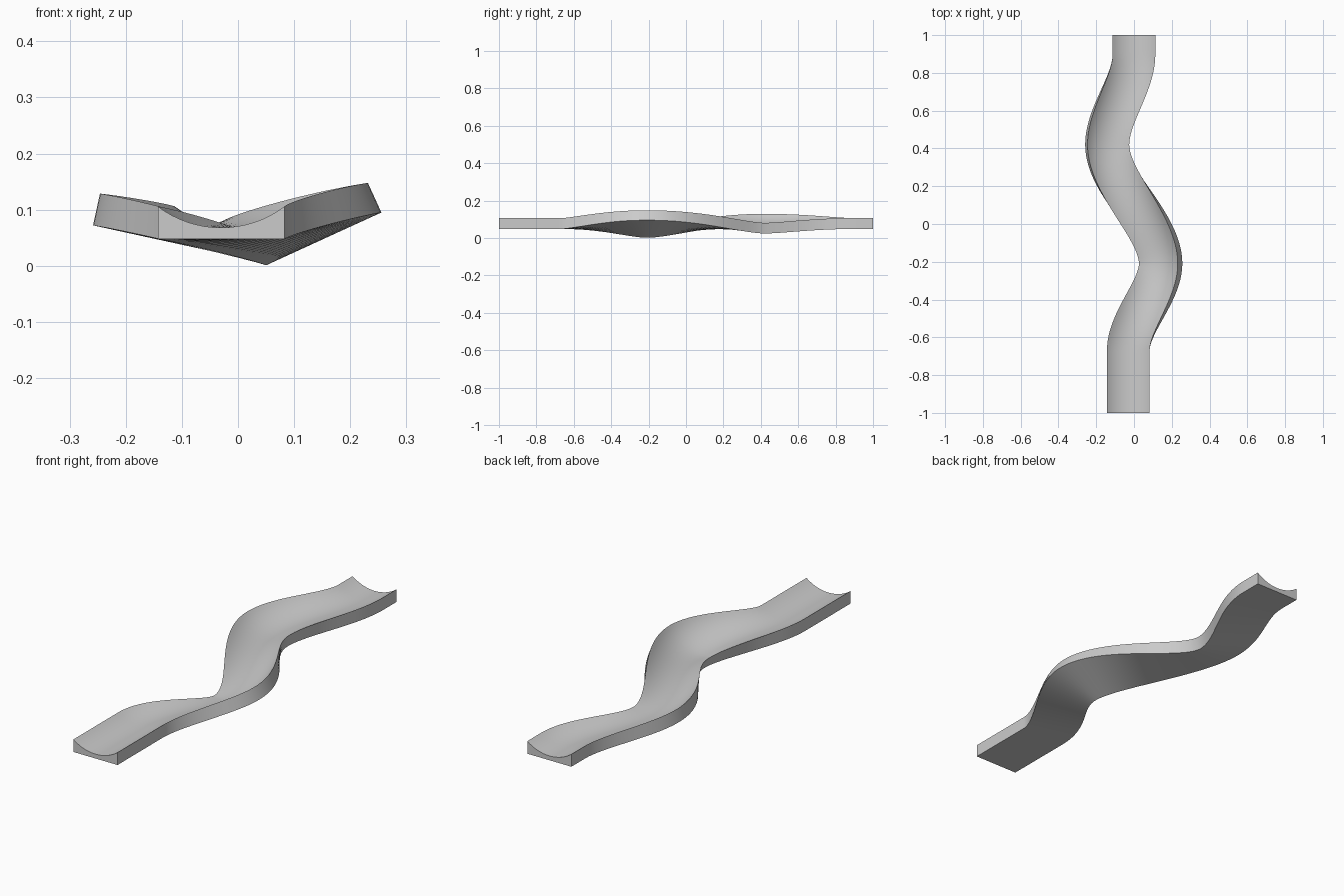
import bpy, bmesh, math

if "Cube" in bpy.data.objects:
    bpy.data.objects.remove(bpy.data.objects["Cube"])

# Path knots: y, x of the bottom centre, bank angle in degrees
KNOTS = [(-1, -0.03, 0), (-0.67, -0.03, 0), (-0.21, 0.153, 24.6),
         (0.42, -0.148, -12.3), (0.9, 0.0, 0), (1, 0.0, 0)]
HALF, BASE, WALL, SAG = 0.113, 0.048, 0.058, 0.038


def path(y):
    for (y0, x0, b0), (y1, x1, b1) in zip(KNOTS, KNOTS[1:]):
        if y <= y1:
            t = (y - y0) / (y1 - y0)
            s = t * t * (3 - 2 * t)
            slope = (x1 - x0) * 6 * t * (1 - t) / (y1 - y0)
            return x0 + (x1 - x0) * s, slope, math.radians(b0 + (b1 - b0) * s)


# Cross-section: flat bottom, upright sides, circular dished top
radius = (HALF ** 2 + SAG ** 2) / (2 * SAG)
half_angle = math.asin(HALF / radius)
profile = [(-HALF, 0), (HALF, 0)]
for i in range(17):
    a = half_angle * (1 - i / 8)
    profile.append((radius * math.sin(a), WALL - SAG + radius * (1 - math.cos(a))))

# Sweep the banked section along the winding path
bm = bmesh.new()
rings = []
N = 120
for k in range(N + 1):
    y = -1 + 2 * k / N
    x, slope, bank = path(y)
    n = math.hypot(1, slope)
    side = (1 / n, -slope / n)
    ring = []
    for u, v in profile:
        across = u * math.cos(bank) - v * math.sin(bank)
        up = u * math.sin(bank) + v * math.cos(bank)
        ring.append(bm.verts.new((x + across * side[0], y + across * side[1], BASE + up)))
    rings.append(ring)
m = len(profile)
for a, b in zip(rings, rings[1:]):
    for i in range(m):
        j = (i + 1) % m
        bm.faces.new((a[i], a[j], b[j], b[i]))
bm.faces.new(rings[0])
bm.faces.new(rings[-1])
bmesh.ops.recalc_face_normals(bm, faces=bm.faces)

mesh = bpy.data.meshes.new("winding_channel")
bm.to_mesh(mesh)
bm.free()
channel = bpy.data.objects.new("winding_channel", mesh)
bpy.context.collection.objects.link(channel)
bpy.context.view_layer.objects.active = channel
channel.select_set(True)
bpy.ops.object.shade_smooth_by_angle(angle=math.radians(30))
